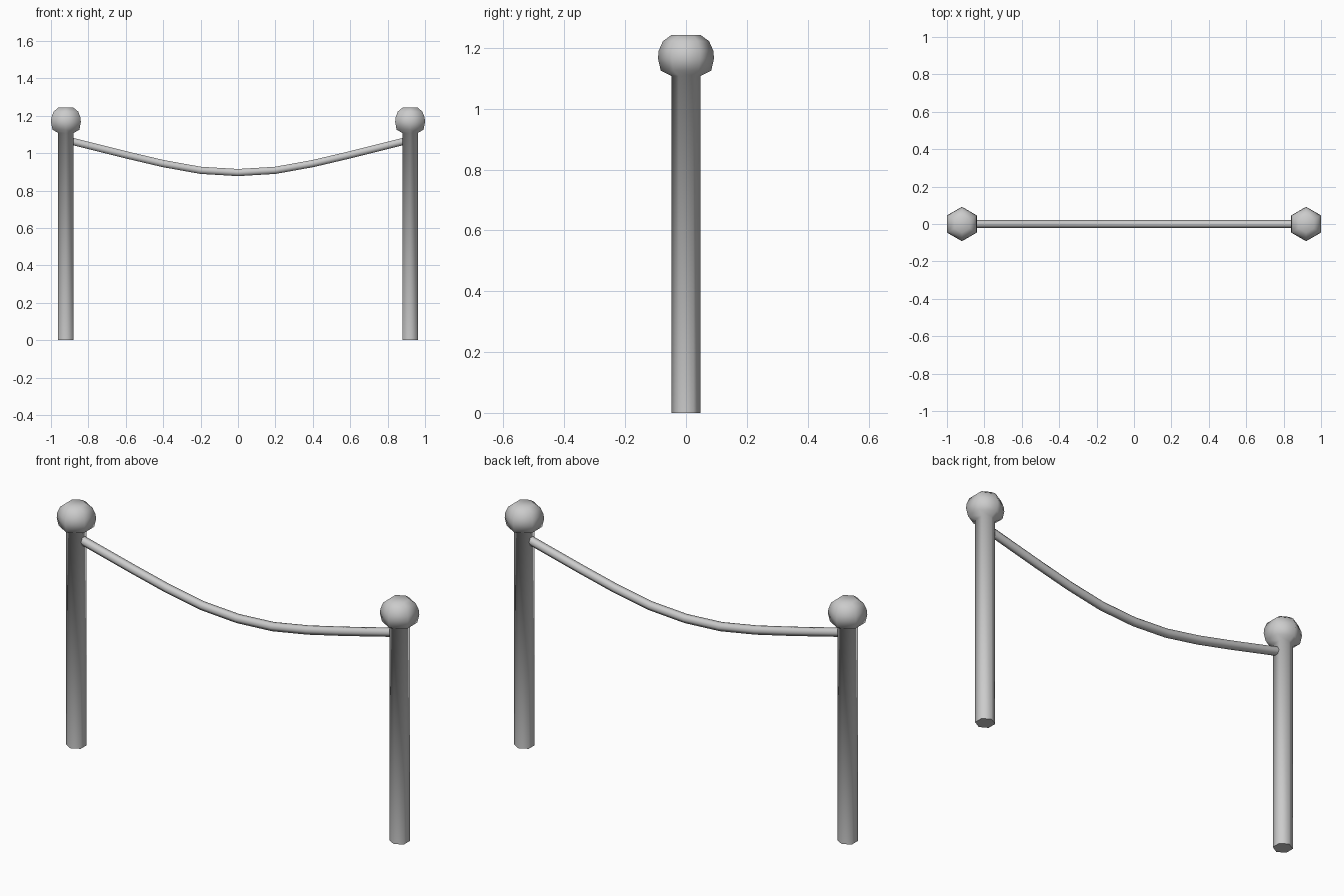
import bpy, bmesh, math
from mathutils import Vector

if "Cube" in bpy.data.objects:
    bpy.data.objects.remove(bpy.data.objects["Cube"])

SIDES = 6


def loft(name, rings):
    """Closed tube through a list of vertex rings."""
    bm = bmesh.new()
    loops = [[bm.verts.new(p) for p in ring] for ring in rings]
    for a, b in zip(loops, loops[1:]):
        for i in range(SIDES):
            j = (i + 1) % SIDES
            bm.faces.new((a[i], a[j], b[j], b[i]))
    bm.faces.new(loops[0])
    bm.faces.new(loops[-1])
    bmesh.ops.recalc_face_normals(bm, faces=bm.faces)
    mesh = bpy.data.meshes.new(name)
    bm.to_mesh(mesh)
    bm.free()
    obj = bpy.data.objects.new(name, mesh)
    bpy.context.collection.objects.link(obj)
    bpy.ops.object.select_all(action='DESELECT')
    obj.select_set(True)
    bpy.context.view_layer.objects.active = obj
    bpy.ops.object.shade_smooth_by_angle(angle=math.radians(65))
    return obj


def ring(centre, u, v, radius):
    steps = [2 * math.pi * i / SIDES for i in range(SIDES)]
    return [centre + (u * math.cos(t) + v * math.sin(t)) * radius for t in steps]


X, Y, Z = Vector((1, 0, 0)), Vector((0, 1, 0)), Vector((0, 0, 1))

# Posts with ball finials: (radius, height) profile, hexagon corners on +-y
profile = [(0.048, 0), (0.048, 1.108), (0.083, 1.125), (0.092, 1.165),
           (0.090, 1.19), (0.076, 1.222), (0.047, 1.243)]
for side, x in (("left", -0.92), ("right", 0.92)):
    loft(side + "_post", [ring(Vector((x, 0, z)), Y, X, r) for r, z in profile])

# Sagging rope between the posts, mirrored about the middle
half = [(0, 0.896), (0.2, 0.908), (0.4, 0.944), (0.6, 0.991), (0.9, 1.066)]
path = [Vector((-x, 0, z)) for x, z in half[:0:-1]] + [Vector((x, 0, z)) for x, z in half]
rope_rings = []
for i, p in enumerate(path):
    tangent = (path[min(i + 1, len(path) - 1)] - path[max(i - 1, 0)]).normalized()
    rope_rings.append(ring(p, Y, tangent.cross(Y), 0.022))
loft("rope", rope_rings)
